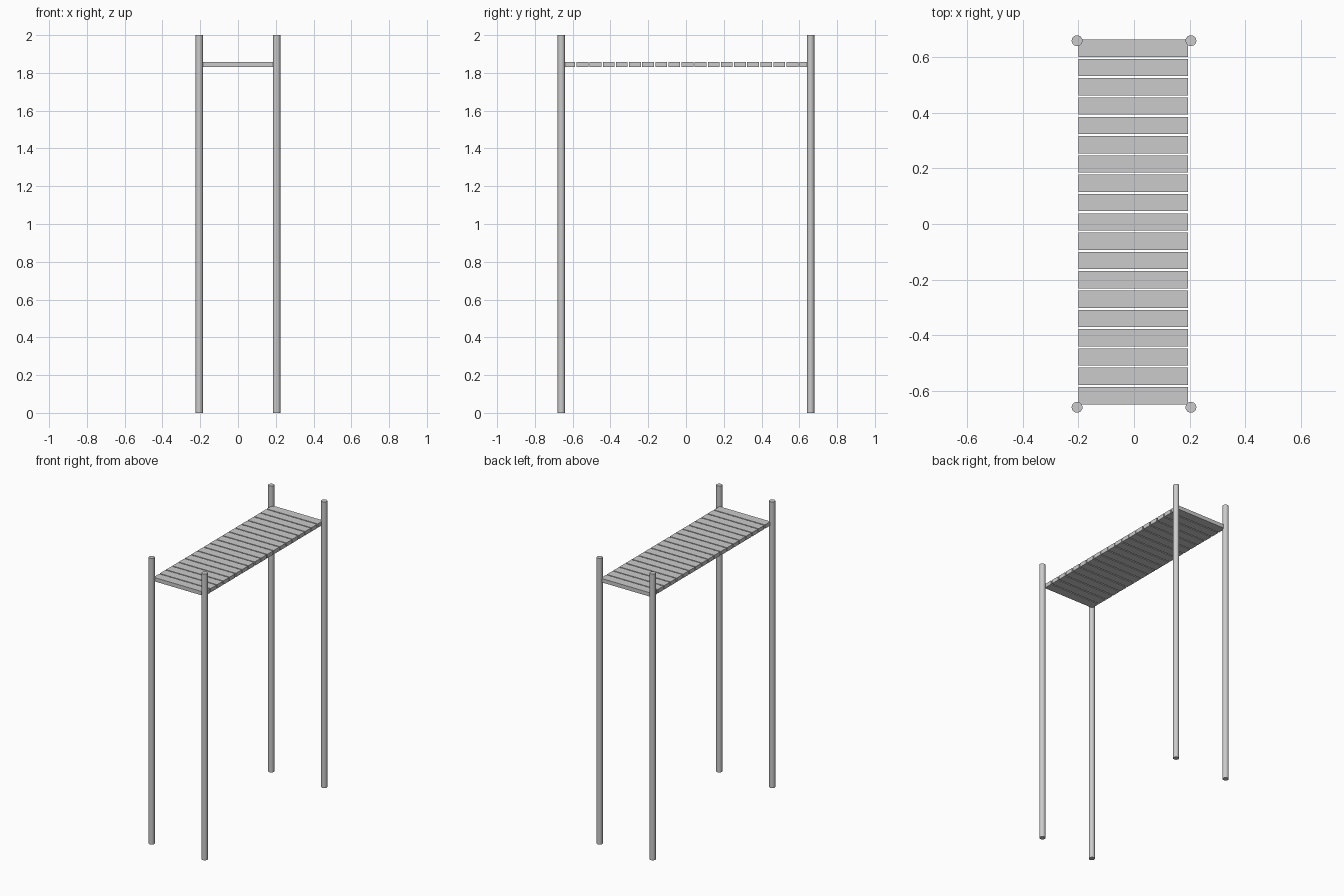
import bpy, math

if "Cube" in bpy.data.objects:
    bpy.data.objects.remove(bpy.data.objects["Cube"])

POST_X, POST_Y, POST_R, HEIGHT = 0.205, 0.66, 0.0195, 2.0
SLATS, PITCH, SLAT_W = 19, 0.0695, 0.062
X0, X1 = -0.199, 0.195          # slat ends
Z0, Z1 = 1.83, 1.857            # slat underside and top
FIRST_Y = -0.649                # front edge of first slat


def post(name, x, y):
    bpy.ops.mesh.primitive_cylinder_add(vertices=24, radius=POST_R, depth=HEIGHT,
                                        location=(x, y, HEIGHT / 2))
    ob = bpy.context.object
    ob.name = name
    bpy.ops.object.shade_smooth_by_angle(angle=math.radians(30))


def slat(name, y):
    bpy.ops.mesh.primitive_cube_add(size=1, location=((X0 + X1) / 2, y, (Z0 + Z1) / 2))
    ob = bpy.context.object
    ob.name = name
    ob.scale = (X1 - X0, SLAT_W, Z1 - Z0)
    bpy.ops.object.transform_apply(location=False, rotation=False, scale=True)


# Four round corner posts
for side, x in (("left", -POST_X), ("right", POST_X)):
    for end, y in (("front", -POST_Y), ("back", POST_Y)):
        post(f"{end}_{side}_post", x, y)

# Slatted shelf near the top
for i in range(SLATS):
    slat(f"shelf_slat_{i + 1:02d}", FIRST_Y + SLAT_W / 2 + i * PITCH)
